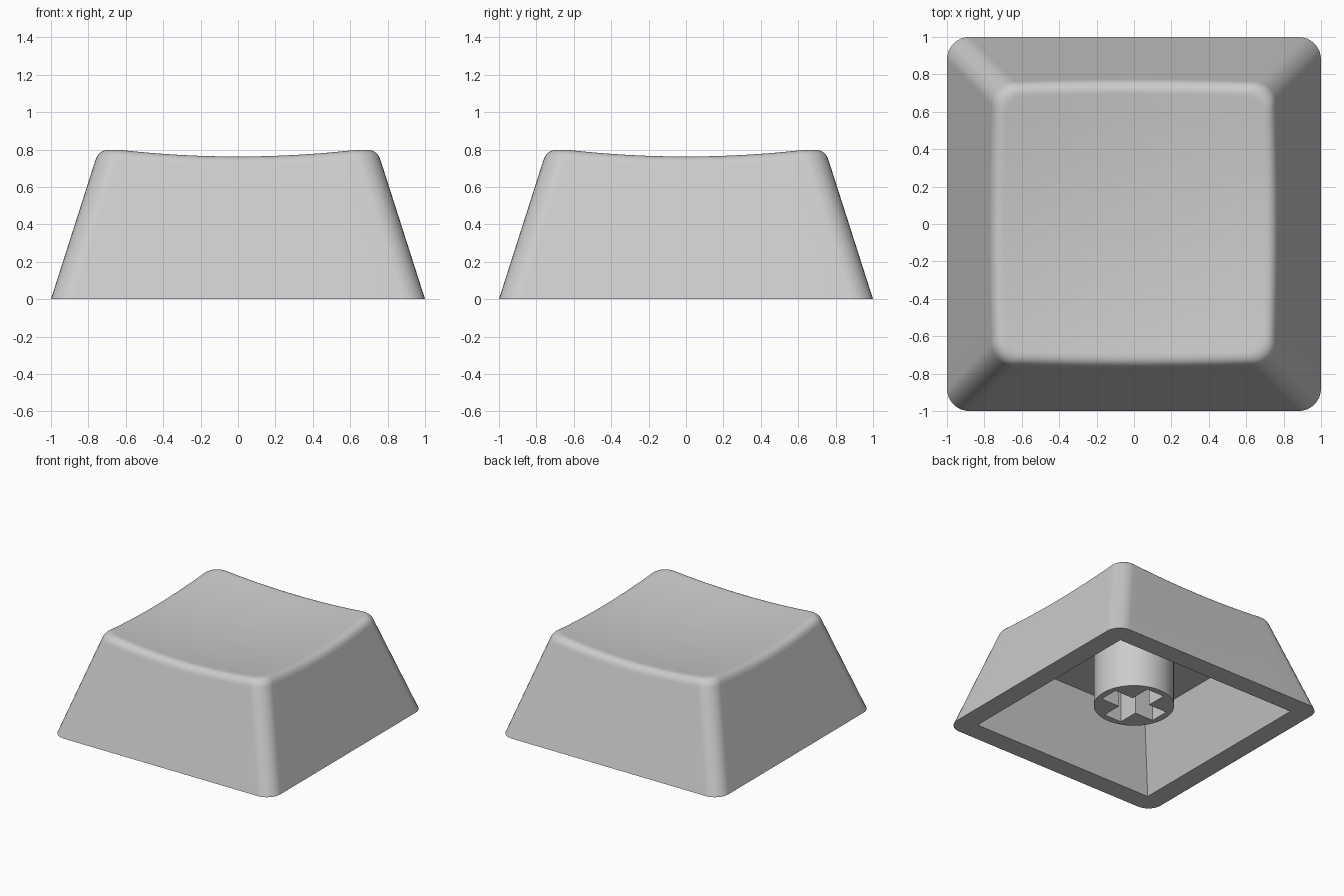
import bpy, bmesh, math
from mathutils import Vector

if "Cube" in bpy.data.objects:
    bpy.data.objects.remove(bpy.data.objects["Cube"])

TAPER = 0.32        # inward lean of the walls per unit of height
RADIUS = 0.12       # vertical corner radius
FILLET = 0.06       # soft edge around the dish
CEILING = 0.55      # height of the hollow inside

grey = bpy.data.materials.new("light grey plastic")
grey.use_nodes = True
grey.diffuse_color = (0.6, 0.6, 0.6, 1)
grey.node_tree.nodes["Principled BSDF"].inputs["Base Color"].default_value = (0.6, 0.6, 0.6, 1)


def finish(bm, name):
    bmesh.ops.recalc_face_normals(bm, faces=bm.faces)
    mesh = bpy.data.meshes.new(name)
    bm.to_mesh(mesh)
    bm.free()
    mesh.materials.append(grey)
    obj = bpy.data.objects.new(name, mesh)
    bpy.context.collection.objects.link(obj)
    bpy.ops.object.select_all(action='DESELECT')
    obj.select_set(True)
    bpy.context.view_layer.objects.active = obj
    bpy.ops.object.shade_smooth_by_angle(angle=math.radians(30))
    weighted = obj.modifiers.new("even_normals", 'WEIGHTED_NORMAL')
    weighted.keep_sharp = True
    return obj


def dish(x, y):
    return 0.717 + 0.093 * (x * x + y * y)


def outline(half, radius, side_steps=16, corner_steps=8):
    """Rounded square, one quarter turn at a time."""
    points = []
    core = half - radius
    for quarter in range(4):
        turn = quarter * math.pi / 2
        side = [(half, -core + 2 * core * i / side_steps) for i in range(side_steps)]
        arc = [(core + radius * math.cos(a), core + radius * math.sin(a))
               for a in (math.pi / 2 * i / corner_steps for i in range(corner_steps))]
        for x, y in side + arc:
            points.append((x * math.cos(turn) - y * math.sin(turn),
                           x * math.sin(turn) + y * math.cos(turn)))
    return points


def wall_point(i, z):
    x, y = outline(1 - TAPER * z, RADIUS)[i]
    return Vector((x, y, z))


def loop(bm, points):
    verts = [bm.verts.new(p) for p in points]
    edges = [bm.edges.new((v, verts[i - 1])) for i, v in enumerate(verts)]
    return verts, edges


def bridge(bm, low, high):
    for i in range(len(low)):
        bm.faces.new((low[i - 1], low[i], high[i], high[i - 1]))


# Outer shell: sloping wall, soft edge, then the dished top
bm = bmesh.new()
columns = []
for i in range(len(outline(1, RADIUS))):
    z = 0.78
    for _ in range(6):
        p = wall_point(i, z)
        z = dish(p.x, p.y)
    edge = wall_point(i, z)
    below = wall_point(i, z - FILLET)
    x, y = outline(1 - TAPER * z - FILLET, RADIUS - FILLET / 2)[i]
    inner = Vector((x, y, dish(x, y)))
    column = [wall_point(i, 0)]
    for k in range(9):
        t = k / 8
        column.append(below * (1 - t) ** 2 + edge * 2 * t * (1 - t) + inner * t * t)
    for k in range(9, 0, -1):
        s = k / 10
        column.append(Vector((x * s, y * s, dish(x * s, y * s))))
    columns.append(column)

rings = [loop(bm, points) for points in zip(*columns)]
for (low, _), (high, _) in zip(rings, rings[1:]):
    bridge(bm, low, high)
bm.faces.new(rings[-1][0])

# Hollow underside with sharp corners, joined to the shell by the flat rim
def square(half, z):
    return [(half, half, z), (-half, half, z), (-half, -half, z), (half, -half, z)]

mouth, mouth_edges = loop(bm, square(0.836, 0))
roof, _ = loop(bm, square(0.836 - TAPER * CEILING, CEILING))
bridge(bm, mouth, roof)
bm.faces.new(roof)
bmesh.ops.triangle_fill(bm, edges=rings[0][1] + mouth_edges, use_beauty=True)
finish(bm, "key_shell")

# Stem: round post with a cross-shaped socket
bm = bmesh.new()
BOTTOM, LONG, WIDE = 0.11, 0.25, 0.08
circle = [(0.303 * math.cos(a), 0.303 * math.sin(a), BOTTOM)
          for a in (math.tau * i / 48 for i in range(48))]
cross = []
for quarter in range(4):
    c, s = [(1, 0), (0, 1), (-1, 0), (0, -1)][quarter]
    for x, y in ((LONG, -WIDE), (LONG, WIDE), (WIDE, WIDE)):
        cross.append((x * c - y * s, x * s + y * c, BOTTOM))
_, outer_edges = loop(bm, circle)
_, inner_edges = loop(bm, cross)
bmesh.ops.triangle_fill(bm, edges=outer_edges + inner_edges, use_beauty=True)
raised = bmesh.ops.extrude_face_region(bm, geom=list(bm.faces), use_keep_orig=True)
for v in raised["geom"]:
    if isinstance(v, bmesh.types.BMVert):
        v.co.z = CEILING + 0.01
finish(bm, "stem")
